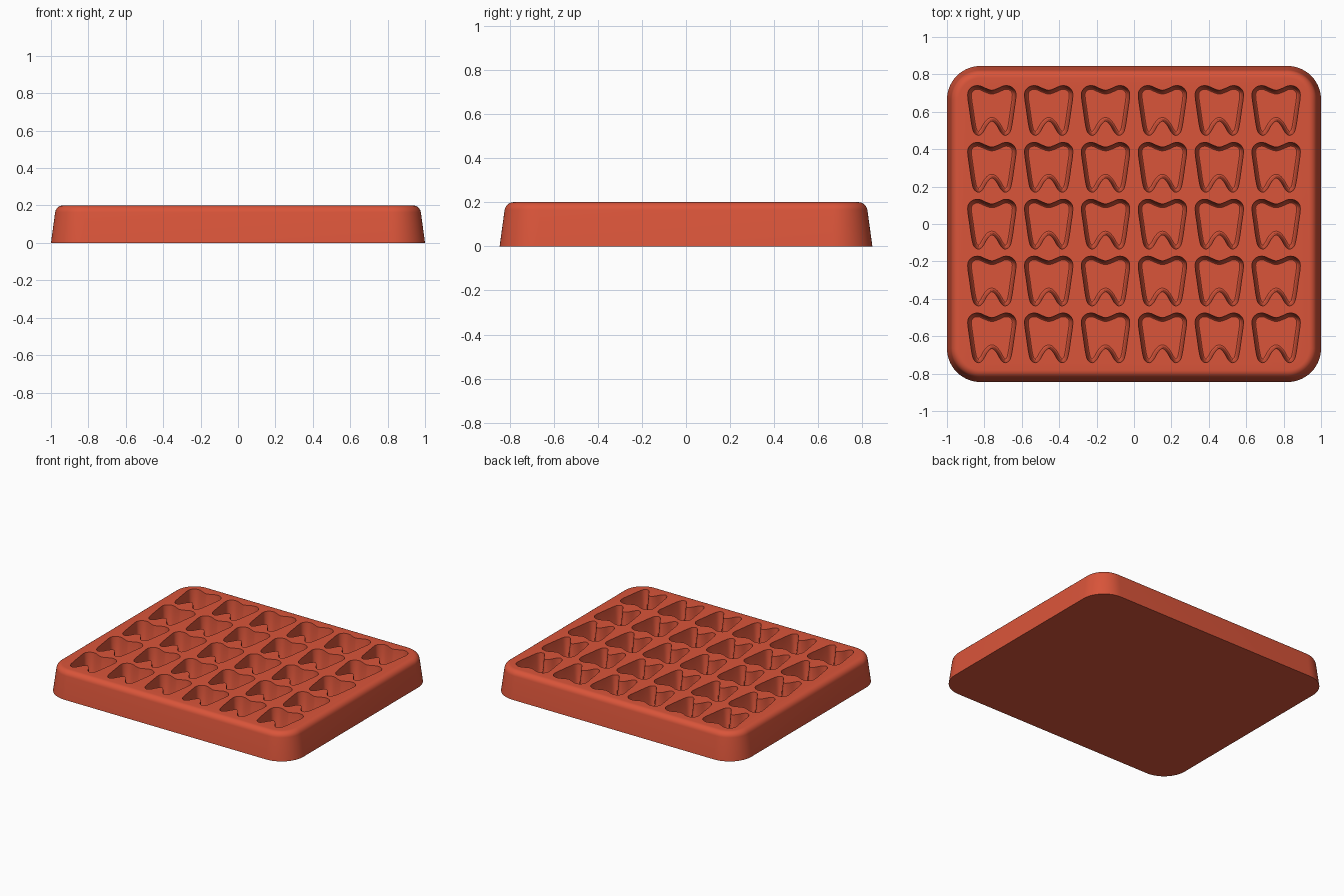
import bpy, bmesh, math
from mathutils import Vector

cube = bpy.data.objects.get("Cube")
if cube:
    bpy.data.objects.remove(cube, do_unlink=True)

HALF_X, HALF_Y, HEIGHT, CORNER = 1.0, 0.845, 0.2, 0.18
PITCH, COLUMNS, ROWS = 0.304, 6, 5
FLOOR = 0.05

red = bpy.data.materials.new("coral red")
red.use_nodes = True
colour = (0.70, 0.09, 0.042, 1)
red.diffuse_color = colour
red.node_tree.nodes["Principled BSDF"].inputs["Base Color"].default_value = colour


def loft(bm, rings):
    """Skin a stack of equal closed rings, bottom to top, and cap both ends."""
    loops = [[bm.verts.new(p) for p in ring] for ring in rings]
    n = len(loops[0])
    for low, high in zip(loops, loops[1:]):
        for i in range(n):
            j = (i + 1) % n
            bm.faces.new((low[i], low[j], high[j], high[i]))
    bm.faces.new(loops[0][::-1])
    bm.faces.new(loops[-1])


def make_object(name, bm):
    bmesh.ops.recalc_face_normals(bm, faces=bm.faces[:])
    mesh = bpy.data.meshes.new(name)
    bm.to_mesh(mesh)
    bm.free()
    mesh.materials.append(red)
    obj = bpy.data.objects.new(name, mesh)
    bpy.context.collection.objects.link(obj)
    return obj


def rounded_rectangle(inset, z, steps=14):
    radius = CORNER - inset
    ring = []
    for quarter, (sx, sy) in enumerate(((1, 1), (-1, 1), (-1, -1), (1, -1))):
        for k in range(steps + 1):
            a = (quarter + k / steps) * math.pi / 2
            ring.append((sx * (HALF_X - CORNER) + radius * math.cos(a),
                         sy * (HALF_Y - CORNER) + radius * math.sin(a), z))
    return ring


def smooth_loop(points, steps=5):
    """Closed Catmull-Rom curve through the points."""
    n, out = len(points), []
    for i in range(n):
        a, b, c, d = (points[(i + k) % n] for k in (-1, 0, 1, 2))
        for s in range(steps):
            t = s / steps
            out.append(0.5 * (2 * b + (c - a) * t + (2 * a - 5 * b + 4 * c - d) * t ** 2
                              + (3 * b - a - 3 * c + d) * t ** 3))
    return out


def inset_loop(loop, amount):
    """Move a clockwise loop inwards along its normals."""
    n, out = len(loop), []
    for i, p in enumerate(loop):
        t = (loop[(i + 1) % n] - loop[i - 1]).normalized()
        out.append(p + Vector((t.y, -t.x)) * amount)
    return out


# Tray block: drafted sides and a rounded top rim
bm = bmesh.new()
rim = 0.042
rings = [rounded_rectangle(0, 0)]
for k in range(9):
    a = math.radians(8 + 82 * k / 8)
    rings.append(rounded_rectangle(0.022 + rim * (1 - math.cos(a)),
                                   HEIGHT - rim + rim * math.sin(a)))
loft(bm, rings)
tray = make_object("tray", bm)

# Tooth outline: right half, from the crown dip round to the root notch
half = [Vector(p) for p in (
    (0, .107), (.032, .117), (.066, .131), (.099, .128), (.123, .107), (.129, .075),
    (.119, 0), (.108, -.075), (.096, -.118), (.071, -.134), (.048, -.118),
    (.024, -.078), (0, -.058))]
outline = smooth_loop(half + [Vector((-p.x, p.y)) for p in half[-2:0:-1]])

# Cavity cutters: drafted walls with a small fillet at the floor
levels = [(0.020, FLOOR), (0.015, FLOOR + 0.004), (0.012, FLOOR + 0.012),
          (0.0, HEIGHT), (-0.003, HEIGHT + 0.04)]
bm = bmesh.new()
for row in range(ROWS):
    for col in range(COLUMNS):
        cx = (col - (COLUMNS - 1) / 2) * PITCH
        cy = (row - (ROWS - 1) / 2) * PITCH
        loft(bm, [[(cx + p.x, cy + p.y, z) for p in inset_loop(outline, d)]
                  for d, z in levels])
cutter = make_object("cavity_cutter", bm)
cutter.hide_render = True

# Cut the cavities and finish the shading
cut = tray.modifiers.new("cavities", 'BOOLEAN')
cut.operation = 'DIFFERENCE'
cut.solver = 'EXACT'
cut.object = cutter
bpy.ops.object.select_all(action='DESELECT')
tray.select_set(True)
bpy.context.view_layer.objects.active = tray
bpy.ops.object.modifier_apply(modifier=cut.name)
bpy.data.objects.remove(cutter, do_unlink=True)
bpy.ops.object.shade_smooth_by_angle(angle=math.radians(35))
